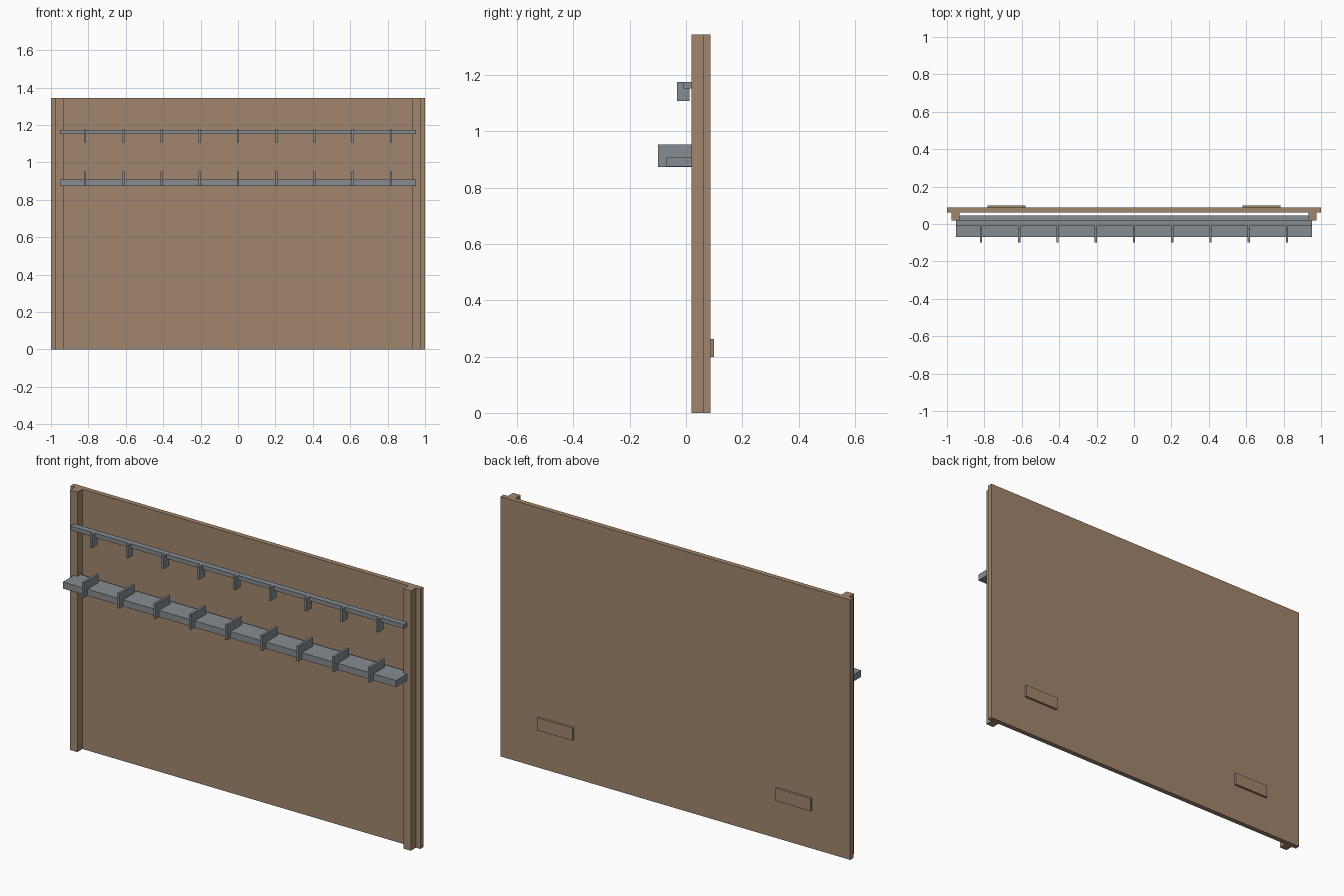
import bpy

if "Cube" in bpy.data.objects:
    bpy.data.objects.remove(bpy.data.objects["Cube"])


def material(name, color):
    m = bpy.data.materials.new(name)
    m.diffuse_color = (*color, 1)
    m.use_nodes = True
    m.node_tree.nodes["Principled BSDF"].inputs["Base Color"].default_value = m.diffuse_color
    return m


WOOD = material("brown wood", (0.36, 0.24, 0.152))
METAL = material("grey metal", (0.235, 0.265, 0.285))


def box(name, x, y, z, mat):
    """Box from (min, max) ranges on each axis."""
    verts = [(a, b, c) for a in x for b in y for c in z]
    faces = [(0, 1, 3, 2), (4, 6, 7, 5), (0, 4, 5, 1),
             (2, 3, 7, 6), (0, 2, 6, 4), (1, 5, 7, 3)]
    mesh = bpy.data.meshes.new(name)
    mesh.from_pydata(verts, [], faces)
    mesh.materials.append(mat)
    ob = bpy.data.objects.new(name, mesh)
    bpy.context.collection.objects.link(ob)
    return ob


# Back board
box("panel", (-1, 1), (0.061, 0.087), (0, 1.343), WOOD)

# Front posts and rear plates, one per side
for side, s in (("left", -1), ("right", 1)):
    box(side + "_post", sorted((s * 0.932, s * 0.975)), (0.019, 0.061), (0, 1.343), WOOD)
    box(side + "_rear_plate", sorted((s * 0.58, s * 0.782)), (0.087, 0.099), (0.198, 0.263), WOOD)

# Upper rail and lower shelf
box("upper_rail", (-0.953, 0.953), (-0.008, 0.022), (1.152, 1.174), METAL)
box("lower_shelf", (-0.953, 0.953), (-0.07, 0.045), (0.874, 0.908), METAL)

# Nine evenly spaced hanging tabs and shelf dividers
for i in range(-4, 5):
    x = i * 0.2045
    span = (x - 0.006, x + 0.006)
    box(f"rail_tab_{i + 5}", span, (-0.032, 0.012), (1.107, 1.1745), METAL)
    box(f"shelf_divider_{i + 5}", span, (-0.099, 0.021), (0.8735, 0.952), METAL)
